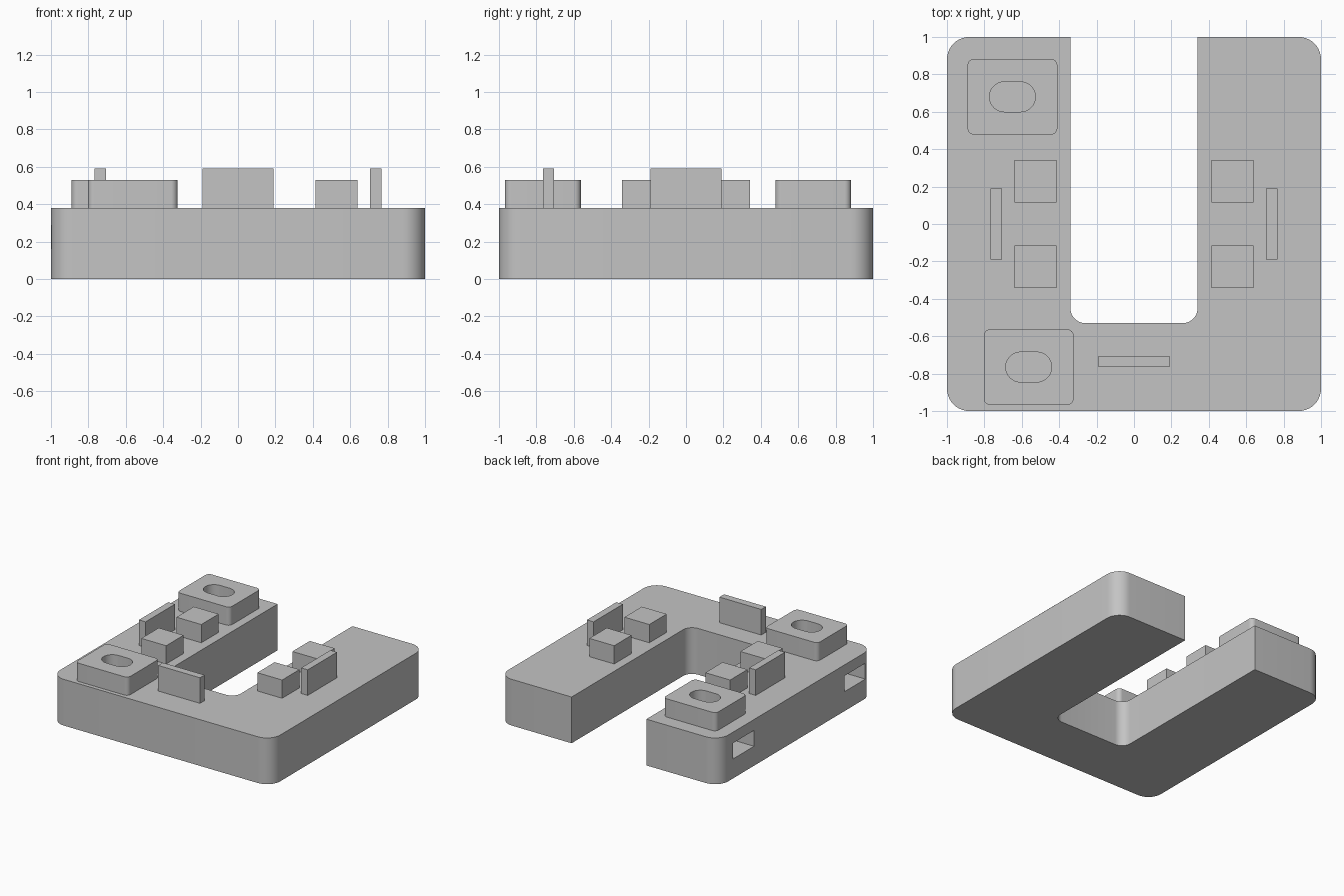
import bpy, bmesh, math
from mathutils import Vector

cube = bpy.data.objects.get("Cube")
if cube:
    bpy.data.objects.remove(cube, do_unlink=True)

grey = bpy.data.materials.new("plain grey")
grey.use_nodes = True
grey.diffuse_color = (0.55, 0.55, 0.55, 1)
grey.node_tree.nodes["Principled BSDF"].inputs["Base Color"].default_value = grey.diffuse_color

DECK, PAD_TOP, FIN_TOP = 0.38, 0.53, 0.59


def outline(corners, steps=10):
    """Round each right-angled (x, y, radius) corner into an arc."""
    points = []
    for i, (x, y, r) in enumerate(corners):
        p = Vector((x, y))
        if r == 0:
            points.append(p)
            continue
        u = (Vector(corners[i - 1][:2]) - p).normalized()
        v = (Vector(corners[(i + 1) % len(corners)][:2]) - p).normalized()
        c = p + r * (u + v)
        for k in range(steps + 1):
            t = math.pi / 2 * k / steps
            points.append(c - r * (v * math.cos(t) + u * math.sin(t)))
    return points


def extrude(name, corners, z0, z1):
    bm = bmesh.new()
    verts = [bm.verts.new((p.x, p.y, z0)) for p in outline(corners)]
    bmesh.ops.remove_doubles(bm, verts=verts, dist=1e-4)
    base = bm.faces.new(bm.verts[:])
    top = bmesh.ops.extrude_face_region(bm, geom=[base], use_keep_orig=True)["geom"]
    bmesh.ops.translate(bm, vec=(0, 0, z1 - z0),
                        verts=[g for g in top if isinstance(g, bmesh.types.BMVert)])
    bmesh.ops.recalc_face_normals(bm, faces=bm.faces[:])
    mesh = bpy.data.meshes.new(name)
    bm.to_mesh(mesh)
    bm.free()
    mesh.materials.append(grey)
    obj = bpy.data.objects.new(name, mesh)
    bpy.context.collection.objects.link(obj)
    return obj


def block(name, cx, cy, w, d, z0, z1, r=0):
    x, y = w / 2, d / 2
    return extrude(name, [(cx - x, cy - y, r), (cx + x, cy - y, r),
                          (cx + x, cy + y, r), (cx - x, cy + y, r)], z0, z1)


def cut(target, cutter):
    cutter.hide_render = True
    cutter.hide_set(True)
    mod = target.modifiers.new("cut", 'BOOLEAN')
    mod.operation = 'DIFFERENCE'
    mod.solver = 'EXACT'
    mod.object = cutter
    bpy.context.view_layer.objects.active = target
    bpy.ops.object.modifier_apply(modifier=mod.name)


# U-shaped base, open at the back
base = extrude("base", [
    (-1, -1, 0.12), (1, -1, 0.12), (1, 1, 0.12), (0.34, 1, 0),
    (0.34, -0.53, 0.08), (-0.34, -0.53, 0.08), (-0.34, 1, 0), (-1, 1, 0.12)], 0, DECK)
parts = [base]

# Rounded pads with an oval shaft dropping into a slot from the side
for side, cx, cy in (("back", -0.65, 0.68), ("front", -0.563, -0.765)):
    pad = block(side + "_pad", cx, cy, 0.48, 0.405, DECK, PAD_TOP, 0.035)
    end = cx + 0.15
    slot = block(side + "_slot_cutter", (end - 1.1) / 2, cy, end + 1.1, 0.27, 0.16, 0.29)
    shaft = block(side + "_shaft_cutter", cx, cy, 0.246, 0.16, 0.22, 0.7, 0.08)
    cut(base, slot)
    cut(base, shaft)
    cut(pad, shaft)
    for helper in (slot, shaft):
        bpy.data.objects.remove(helper, do_unlink=True)
    parts.append(pad)

# Square blocks and thin fins on both arms
for side, s in (("left", 1), ("right", -1)):
    for place, y in (("back", 0.228), ("front", -0.228)):
        parts.append(block(f"{side}_{place}_block", s * 0.527, y, 0.226, 0.226, DECK, PAD_TOP))
    parts.append(block(side + "_fin", s * 0.737, 0, 0.06, 0.38, DECK, FIN_TOP))

# Fin across the front
parts.append(block("front_fin", 0, -0.735, 0.38, 0.06, DECK, FIN_TOP))

bpy.ops.object.select_all(action='DESELECT')
for part in parts:
    part.select_set(True)
bpy.context.view_layer.objects.active = base
bpy.ops.object.shade_smooth_by_angle(angle=math.radians(30))
